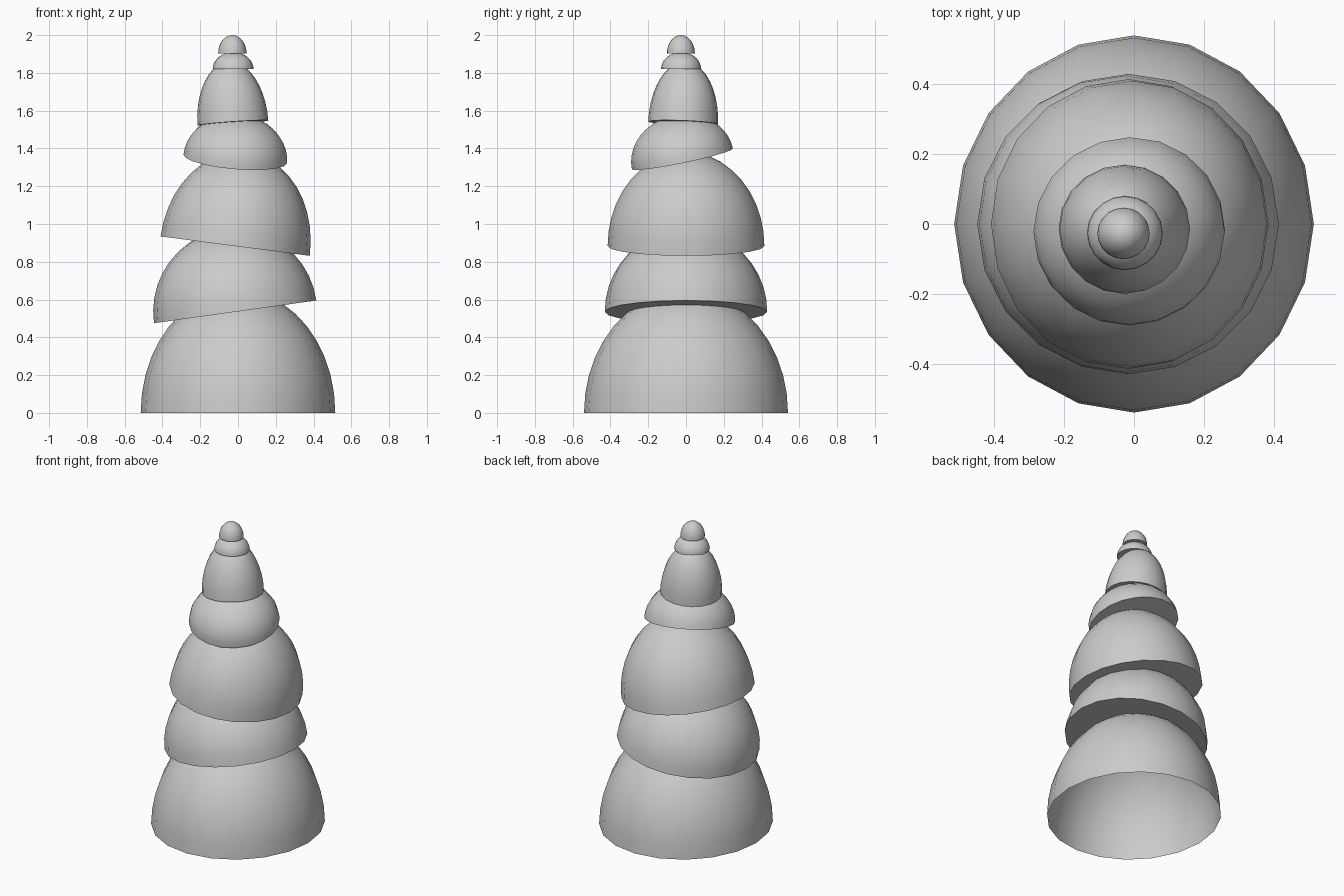
import bpy, bmesh, math
from mathutils import Vector

if "Cube" in bpy.data.objects:
    bpy.data.objects.remove(bpy.data.objects["Cube"])

SEGMENTS, RINGS = 20, 10


def dome(name, centre, rx, ry, height, slope_x=0.0, slope_y=0.0, capped=True):
    """Half ellipsoid whose rim plane rises by slope_x / slope_y."""
    bm = bmesh.new()
    rings = []
    for i in range(RINGS):
        t = 0.5 * math.pi * i / RINGS
        rings.append([bm.verts.new((rx * math.cos(t) * math.cos(a),
                                    ry * math.cos(t) * math.sin(a),
                                    height * math.sin(t)))
                      for a in (2 * math.pi * k / SEGMENTS for k in range(SEGMENTS))])
    tip = bm.verts.new((0, 0, height))
    for k in range(SEGMENTS):
        n = (k + 1) % SEGMENTS
        for low, high in zip(rings, rings[1:]):
            bm.faces.new((low[k], low[n], high[n], high[k]))
        bm.faces.new((rings[-1][k], rings[-1][n], tip))
    if capped:
        bm.faces.new(rings[0][::-1])
    mesh = bpy.data.meshes.new(name)
    bm.to_mesh(mesh)
    bm.free()
    ob = bpy.data.objects.new(name, mesh)
    bpy.context.collection.objects.link(ob)
    ob.location = centre
    axis = Vector((-slope_x, -slope_y, 1))
    ob.rotation_euler = Vector((0, 0, 1)).rotation_difference(axis).to_euler()
    bpy.ops.object.select_all(action='DESELECT')
    ob.select_set(True)
    bpy.context.view_layer.objects.active = ob
    bpy.ops.object.shade_smooth_by_angle(angle=math.radians(40))
    return ob


# Bottom tier, open underneath
dome("tier_1_base", (0, 0, 0), 0.515, 0.54, 0.65, capped=False)
# Large tilted tiers
dome("tier_2", (-0.015, 0, 0.535), 0.434, 0.43, 0.44, 0.14)
dome("tier_3", (-0.015, 0, 0.883), 0.398, 0.415, 0.50, -0.13)
dome("tier_4", (-0.014, -0.019, 1.345), 0.275, 0.273, 0.235, -0.083, 0.206)
# Upper tiers and tip
dome("tier_5", (-0.027, -0.015, 1.535), 0.188, 0.185, 0.325, 0.07, -0.04)
dome("tier_6", (-0.026, -0.026, 1.82), 0.108, 0.106, 0.09)
dome("tier_7_tip", (-0.03, -0.027, 1.903), 0.075, 0.074, 0.097)
